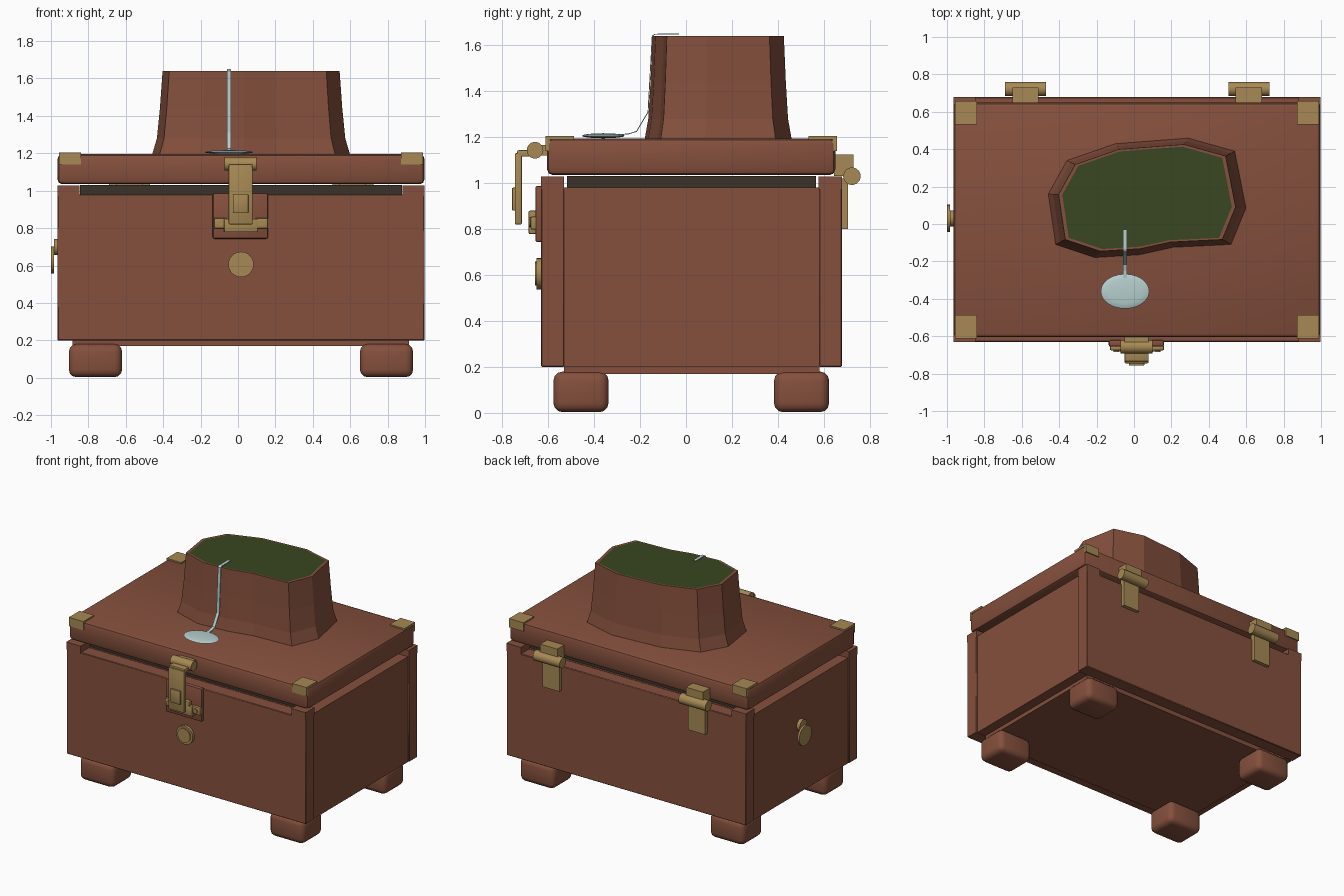
import bpy, bmesh, math
from mathutils import Vector

if "Cube" in bpy.data.objects:
    bpy.data.objects.remove(bpy.data.objects["Cube"])

CX, CY = 0.016, 0.023      # middle of the box


def material(name, rgb):
    m = bpy.data.materials.new(name)
    m.diffuse_color = (*rgb, 1)
    m.use_nodes = True
    m.node_tree.nodes["Principled BSDF"].inputs["Base Color"].default_value = m.diffuse_color
    return m


WOOD = material("red_brown", (0.235, 0.08, 0.047))
BRASS = material("brass", (0.385, 0.25, 0.09))
GREEN = material("dark_green", (0.04, 0.063, 0.015))
PALE = material("pale_blue", (0.47, 0.62, 0.62))
DARK = material("dark_lining", (0.042, 0.032, 0.023))


def finish(bm, name, *mats, smooth=False):
    bmesh.ops.recalc_face_normals(bm, faces=bm.faces)
    me = bpy.data.meshes.new(name)
    bm.to_mesh(me)
    bm.free()
    ob = bpy.data.objects.new(name, me)
    bpy.context.collection.objects.link(ob)
    for m in mats:
        me.materials.append(m)
    if smooth:
        bpy.context.view_layer.objects.active = ob
        ob.select_set(True)
        bpy.ops.object.shade_smooth_by_angle(angle=math.radians(40))
        ob.select_set(False)
    return ob


def box(name, x, y, z, mat, bevel=0, segments=2):
    bm = bmesh.new()
    bmesh.ops.create_cube(bm, size=1)
    for v in bm.verts:
        v.co = [(r[0] + r[1]) / 2 + c * (r[1] - r[0]) for r, c in zip((x, y, z), v.co)]
    if bevel:
        bmesh.ops.bevel(bm, geom=bm.edges[:], offset=bevel, segments=segments,
                        profile=0.5, affect='EDGES')
    return finish(bm, name, mat, smooth=bevel > 0)


def cylinder(name, p, q, r, mat, sides=24):
    p, q = Vector(p), Vector(q)
    bm = bmesh.new()
    bmesh.ops.create_cone(bm, cap_ends=True, segments=sides, radius1=r, radius2=r,
                          depth=(q - p).length)
    rot = (q - p).to_track_quat('Z', 'Y')
    for v in bm.verts:
        v.co = rot @ v.co + (p + q) / 2
    return finish(bm, name, mat, smooth=True)


def span(a, b):
    return (min(a, b), max(a, b))


# Chest: front and back boards run full width, side boards sit between them
box("front_board", (-0.965, 0.997), (-0.63, -0.53), (0.2, 0.98), WOOD, 0.004, 1)
box("back_board", (-0.965, 0.997), (0.58, 0.678), (0.2, 0.98), WOOD, 0.004, 1)
box("side_boards", (-0.957, 0.989), (-0.53, 0.58), (0.2, 0.98), WOOD)
box("base_plate", (-0.885, 0.915), (-0.53, 0.58), (0.17, 0.21), WOOD)
box("inner_lip", (-0.845, 0.878), (-0.517, 0.565), (0.97, 1.03), DARK)
box("lid", (-0.965, 0.997), (-0.605, 0.65), (1.035, 1.195), WOOD, 0.025)

# Four feet, corner blocks and brass lid brackets
for sx in (-1, 1):
    for sy in (-1, 1):
        tag = ("left" if sx < 0 else "right") + ("_front" if sy < 0 else "_back")
        box("foot_" + tag, span(CX + sx * 0.636, CX + sx * 0.92),
            span(CY + sy * 0.36, CY + sy * 0.6), (0.003, 0.18), WOOD, 0.04, 3)
        box("corner_block_" + tag, span(CX + sx * 0.863, CX + sx * 0.981),
            span(CY + sy * 0.553, CY + sy * 0.655), (0.972, 1.028), WOOD)
        bx = span(CX + sx * 0.855, CX + sx * 0.974)
        box("bracket_top_" + tag, bx, span(CY + sy * 0.51, CY + sy * 0.635),
            (1.19, 1.205), BRASS)
        box("bracket_flap_" + tag, bx, span(CY + sy * 0.615, CY + sy * 0.635),
            (1.14, 1.205), BRASS)

# Flared pot on the lid with a green filling
outline = [(-0.46, 0.16), (-0.36, 0.34), (-0.10, 0.43), (0.29, 0.46), (0.54, 0.39),
           (0.60, 0.085), (0.52, -0.11), (0.21, -0.125), (0.03, -0.165),
           (-0.21, -0.18), (-0.42, -0.11)]
mid = Vector((0.07, 0.14))
bm = bmesh.new()
rings = []
for z, s in ((1.19, 1), (1.28, 0.95), (1.44, 0.92), (1.64, 0.893), (1.64, 0.855)):
    rings.append([bm.verts.new((*(mid + (Vector(p) - mid) * s), z)) for p in outline])
n = len(outline)
for a, b in zip(rings, rings[1:]):
    for i in range(n):
        bm.faces.new((a[i], a[(i + 1) % n], b[(i + 1) % n], b[i]))
bm.faces.new(rings[-1]).material_index = 1
bm.faces.new(rings[0][::-1])
finish(bm, "pot", WOOD, GREEN)

# Spoon: flat oval bowl and a bent ribbon handle
bm = bmesh.new()
bmesh.ops.create_uvsphere(bm, u_segments=24, v_segments=8, radius=1)
for v in bm.verts:
    v.co = (-0.048 + v.co.x * 0.13, -0.36 + v.co.y * 0.093, 1.206 + v.co.z * 0.011)
finish(bm, "spoon_bowl", PALE, smooth=True)
bm = bmesh.new()
path = [(-0.30, 1.21), (-0.25, 1.214), (-0.215, 1.225), (-0.165, 1.31),
        (-0.147, 1.64), (-0.135, 1.648), (-0.03, 1.648)]
pairs = [[bm.verts.new((x, y, z)) for x in (-0.06, -0.037)] for y, z in path]
for a, b in zip(pairs, pairs[1:]):
    bm.faces.new((a[0], a[1], b[1], b[0]))
handle = finish(bm, "spoon_handle", PALE)
solid = handle.modifiers.new("thickness", 'SOLIDIFY')
solid.thickness = 0.004
solid.offset = 0

# Front latch
box("latch_backing", (-0.135, 0.16), (-0.656, -0.62), (0.743, 0.988), WOOD, 0.01)
box("latch_base", (-0.075, 0.105), (-0.685, -0.65), (0.778, 0.85), BRASS, 0.006)
for s in (-1, 1):
    x = CX + s * 0.11
    box("latch_ear", (x - 0.035, x + 0.035), (-0.676, -0.65), (0.797, 0.855), BRASS, 0.008)
    cylinder("latch_screw", (x, -0.684, 0.826), (x, -0.67, 0.826), 0.016, BRASS, 12)
box("latch_catch", (-0.05, 0.078), (-0.685, -0.65), (0.82, 0.88), BRASS, 0.006)
box("hasp", (-0.05, 0.078), (-0.745, -0.714), (0.82, 1.13), BRASS, 0.006)
box("hasp_panel", (-0.027, 0.055), (-0.757, -0.74), (0.88, 0.98), BRASS, 0.004)
box("hasp_arm", (-0.05, 0.078), (-0.735, -0.65), (1.115, 1.143), BRASS, 0.006)
cylinder("latch_pin", (-0.073, -0.657, 1.143), (0.1, -0.657, 1.143), 0.036, BRASS)
box("latch_pin_mount", (-0.05, 0.078), (-0.657, -0.6), (1.12, 1.166), BRASS)

# Round lock below the latch
cylinder("lock_ring", (CX, -0.65, 0.606), (CX, -0.62, 0.606), 0.068, BRASS)
cylinder("lock_face", (CX, -0.658, 0.606), (CX, -0.63, 0.606), 0.052, BRASS)

# Hanging disc on the left side
cylinder("disc_mount", (-0.983, 0.03, 0.70), (-0.95, 0.03, 0.70), 0.043, BRASS)
cylinder("hanging_disc", (-1.0, 0.03, 0.63), (-0.985, 0.03, 0.63), 0.073, BRASS)

# Two back hinges
for x in (-0.58, 0.614):
    cylinder("hinge_pin", (x - 0.11, 0.722, 1.03), (x + 0.11, 0.722, 1.03), 0.038, BRASS)
    box("hinge_upper_leaf", (x - 0.07, x + 0.07), (0.645, 0.73), (1.03, 1.125), BRASS)
    box("hinge_lower_leaf", (x - 0.07, x + 0.07), (0.67, 0.705), (0.80, 1.02), BRASS)
